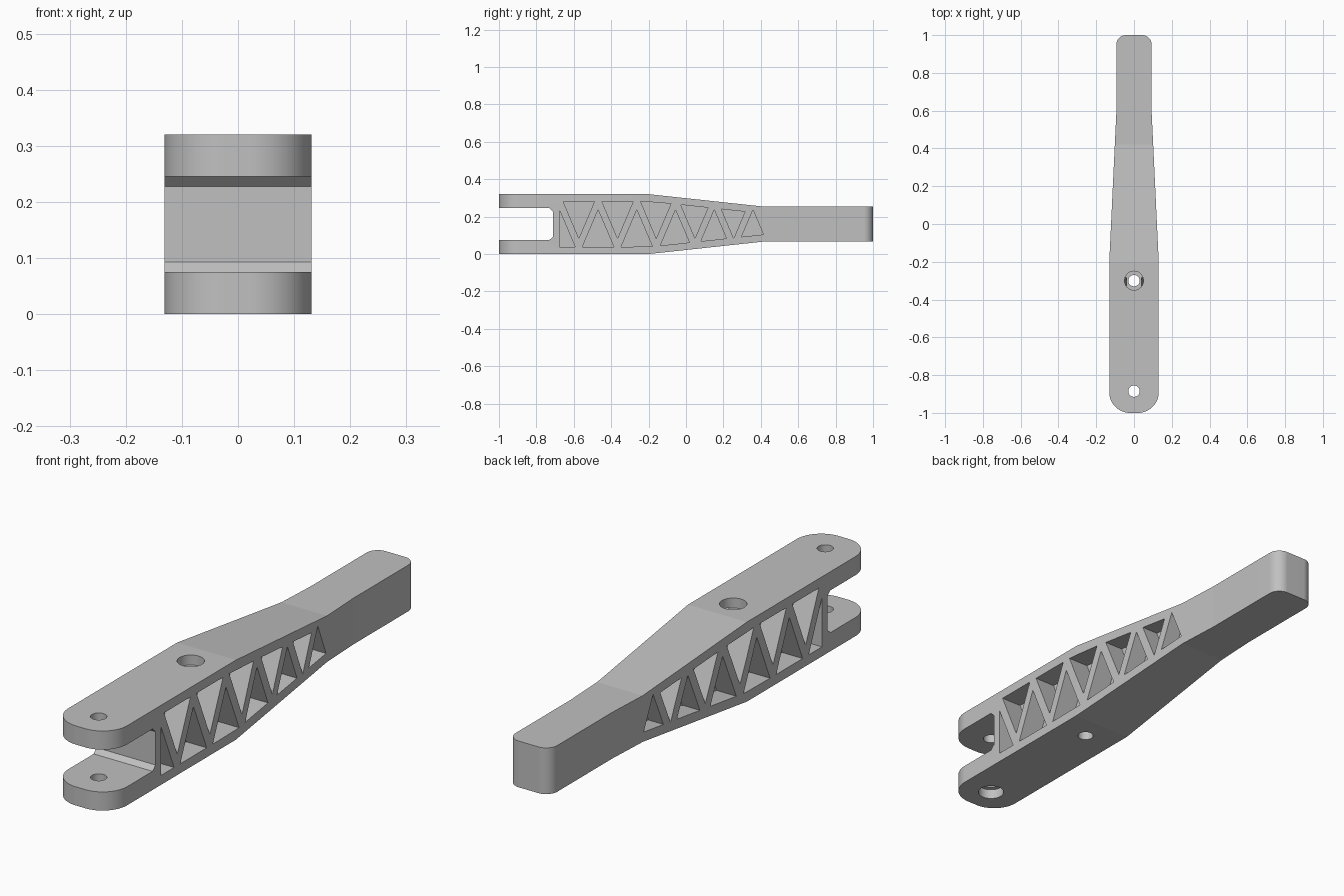
import bpy, bmesh, math
from math import radians

cube = bpy.data.objects.get("Cube")
if cube:
    bpy.data.objects.remove(cube, do_unlink=True)

MID = 0.16           # half of the body height
STEPS = 40           # segments per quarter round

grey = bpy.data.materials.new("plain_grey")
grey.use_nodes = True
grey.diffuse_color = (0.53, 0.53, 0.53, 1)
grey.node_tree.nodes["Principled BSDF"].inputs["Base Color"].default_value = (0.53, 0.53, 0.53, 1)


def prisms(name, loops, axis, spans):
    """Extrude 2D loops along x (points are y, z) or z (points are x, y)."""
    bm = bmesh.new()
    for loop in loops:
        for lo, hi in spans:
            def place(p, d):
                return (d, p[0], p[1]) if axis == "x" else (p[0], p[1], d)
            a = [bm.verts.new(place(p, lo)) for p in loop]
            b = [bm.verts.new(place(p, hi)) for p in loop]
            bm.faces.new(a)
            bm.faces.new(b[::-1])
            for i in range(len(a)):
                j = (i + 1) % len(a)
                bm.faces.new((a[i], b[i], b[j], a[j]))
    bmesh.ops.recalc_face_normals(bm, faces=bm.faces)
    mesh = bpy.data.meshes.new(name)
    bm.to_mesh(mesh)
    bm.free()
    mesh.materials.append(grey)
    ob = bpy.data.objects.new(name, mesh)
    bpy.context.collection.objects.link(ob)
    return ob


def arc(cx, cy, r, start, sweep):
    n = round(STEPS * sweep / 90)
    return [(cx + r * math.cos(radians(start + sweep * i / n)),
             cy + r * math.sin(radians(start + sweep * i / n))) for i in range(n + 1)]


def circle(cy, r):
    return arc(0, cy, r, 0, 360)[:-1]


def combine(ob, other, operation):
    bpy.context.view_layer.objects.active = ob
    mod = ob.modifiers.new("combine", "BOOLEAN")
    mod.operation = operation
    mod.solver = "EXACT"
    mod.object = other
    bpy.ops.object.modifier_apply(modifier=mod.name)
    bpy.data.objects.remove(other, do_unlink=True)


# Side profile with the forked front and chamfered slot
upper = [(1.1, 0.253), (0.42, 0.253), (-0.2, 0.32), (-1.1, 0.32),
         (-1.1, 0.245), (-0.73, 0.245), (-0.711, 0.227)]
lower = [(y, 2 * MID - z) for y, z in reversed(upper)]
body = prisms("lever_arm", [upper + lower], "x", [(-0.3, 0.3)])

# Plan outline: rounded fork, taper, rounded handle end
wide, narrow, r_front, r_back = 0.131, 0.093, 0.11, 0.05
right = (arc(wide - r_front, -1 + r_front, r_front, -90, 90)
         + [(wide, -0.2), (narrow, 0.6)]
         + arc(narrow - r_back, 1 - r_back, r_back, 0, 90))
outline = right + [(-x, y) for x, y in reversed(right)]
combine(body, prisms("plan", [outline], "z", [(-0.2, 0.6)]), "INTERSECT")

# Through holes, then one counterbore above and one below
pivot_y, pin_y = -0.3, -0.885
combine(body, prisms("holes", [circle(pivot_y, 0.03), circle(pin_y, 0.03)], "z", [(-0.2, 0.6)]), "DIFFERENCE")
combine(body, prisms("top_bore", [circle(pivot_y, 0.05)], "z", [(0.28, 0.6)]), "DIFFERENCE")
combine(body, prisms("bottom_bore", [circle(pin_y, 0.05)], "z", [(-0.2, 0.04)]), "DIFFERENCE")


# Triangular truss pockets on both sides, leaving a central web
def base_height(y):
    return 0.038 + max(0, y + 0.2) * 0.067 / 0.62


def corner(y_tip, side):
    y = y_tip
    for _ in range(20):
        y = y_tip + side * 0.425 * (MID + 0.076 - base_height(y))
    return (y, base_height(y))


def triangle(y_tip):
    return [(y_tip, MID + 0.076), corner(y_tip, -1), corner(y_tip, 1)]


pitch = 0.207
pockets = [triangle(-0.47 + pitch * k) for k in range(5)]
for k in range(5):
    pockets.append([(y, 2 * MID - z) for y, z in triangle(-0.573 + pitch * k)])
half = triangle(-0.47 - pitch)
half[1] = (half[0][0], half[2][1])
pockets.append(half)
combine(body, prisms("pockets", pockets, "x", [(-0.3, -0.04), (0.04, 0.3)]), "DIFFERENCE")

# Smooth rounds, crisp edges
bpy.ops.object.select_all(action="DESELECT")
body.select_set(True)
bpy.context.view_layer.objects.active = body
bpy.ops.object.shade_smooth_by_angle(angle=radians(2.6))
